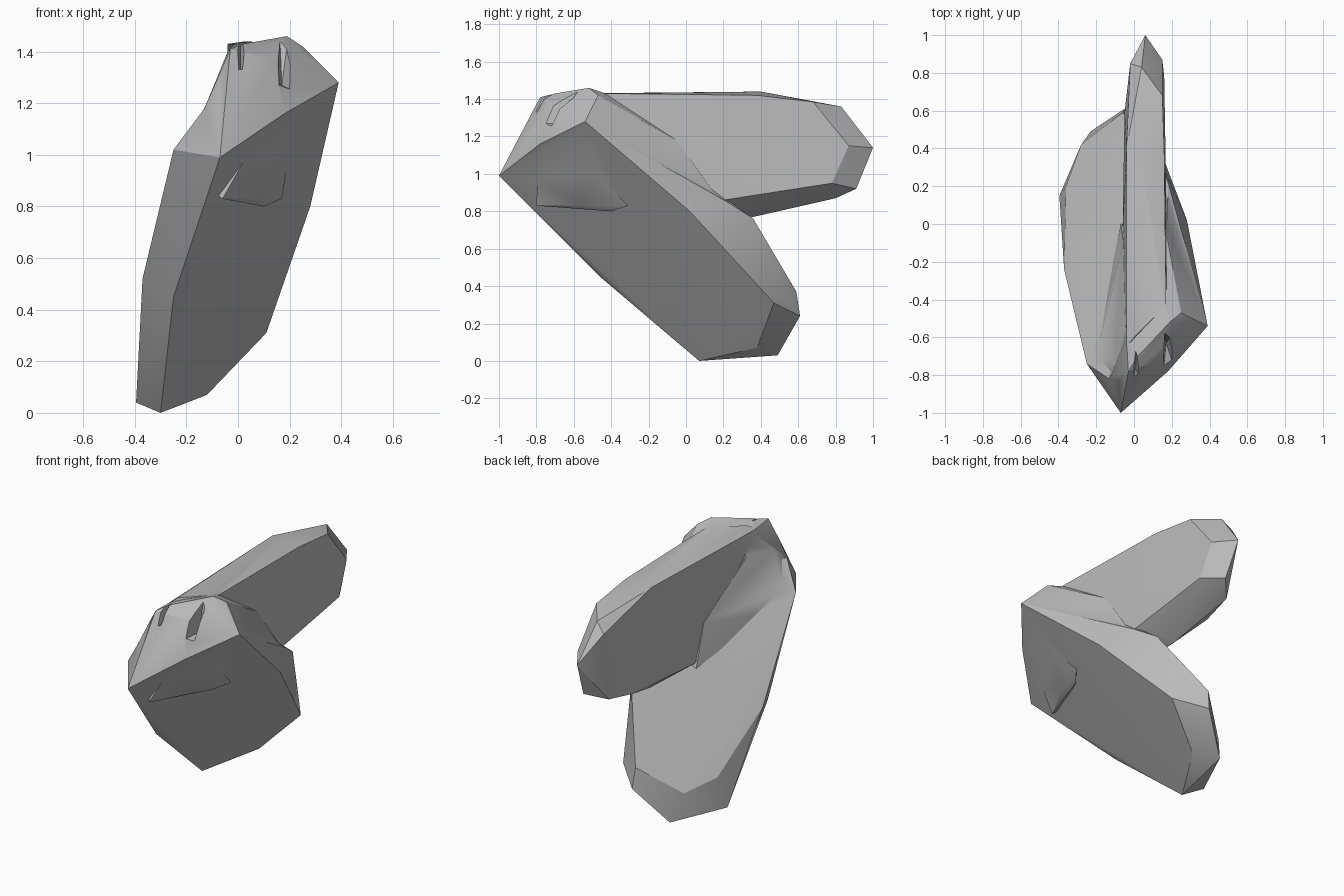
import bpy, bmesh

cube = bpy.data.objects.get("Cube")
if cube:
    bpy.data.objects.remove(cube, do_unlink=True)

stone = bpy.data.materials.new("grey stone")
stone.use_nodes = True
stone.diffuse_color = (0.5, 0.5, 0.5, 1)
stone.node_tree.nodes["Principled BSDF"].inputs["Base Color"].default_value = (0.5, 0.5, 0.5, 1)


def chunk(name, points):
    """Faceted stone block wrapped around its corner points."""
    bm = bmesh.new()
    for p in points:
        bm.verts.new(p)
    result = bmesh.ops.convex_hull(bm, input=bm.verts)
    spare = [g for g in result["geom_interior"] + result["geom_unused"]
             if isinstance(g, bmesh.types.BMVert)]
    bmesh.ops.delete(bm, geom=list(set(spare)), context="VERTS")
    bmesh.ops.recalc_face_normals(bm, faces=bm.faces)
    mesh = bpy.data.meshes.new(name)
    bm.to_mesh(mesh)
    bm.free()
    mesh.materials.append(stone)
    obj = bpy.data.objects.new(name, mesh)
    bpy.context.collection.objects.link(obj)
    return obj


def combine(base, other, operation):
    """Merge or carve one block with another, then drop the helper."""
    other.hide_render = True
    mod = base.modifiers.new(operation.lower(), "BOOLEAN")
    mod.operation, mod.solver, mod.object = operation, "EXACT", other
    bpy.ops.object.select_all(action="DESELECT")
    bpy.context.view_layer.objects.active = base
    base.select_set(True)
    bpy.ops.object.modifier_apply(modifier=mod.name)
    bpy.data.objects.remove(other, do_unlink=True)


tip, shoulder = (-.07, -1, .99), (.39, -.54, 1.28)

# Leaning lower slab: broad front face, then the back face
rock = chunk("forked_rock", [
    tip, shoulder, (.28, .02, .80), (.11, .47, .31), (-.12, .38, .07),
    (-.30, .07, 0), (-.25, -.46, .45),
    (-.25, -.74, 1.02), (-.37, -.24, .52), (-.395, .15, .04), (-.36, .20, .24),
    (-.28, .42, .20), (-.23, .49, .03), (-.05, .61, .24), (-.06, .59, .37),
    (.13, .36, .76), (.18, .22, .85), (-.13, -.82, 1.18), (.2, -.45, 1.36)])

# Horizontal upper slab: flat top, upright sides, pointed far end
upper_slab = chunk("upper_slab", [
    (-.04, -.65, 1.40), (0, -.6, 1.43), (.17, -.43, 1.43), (.18, -.4, 1.1),
    (-.04, .4, 1.43), (.03, .4, 1.44), (.16, .38, 1.42), (.15, .68, 1.385),
    (.04, .83, 1.36), (-.02, .85, 1.3), (.06, 1, 1.14), (.15, .87, 1.15),
    (.16, .78, .95), (.08, .91, .92), (-.02, .8, .87), (-.05, .59, .835),
    (.17, .2, .86), (0, .36, .77), (-.06, -.03, .80), (.1, -.4, 1)])

# Craggy head at the front
head = chunk("head", [
    tip, shoulder, (-.13, -.82, 1.18), (-.08, -.83, 1.26), (-.03, -.78, 1.41),
    (.02, -.7, 1.43), (.14, -.72, 1.37), (.16, -.58, 1.43), (.19, -.52, 1.46),
    (.25, -.47, 1.42), (.18, -.78, 1.16), (-.04, -.6, 1.40), (.14, -.4, 1.42),
    (.17, -.05, 1.18), (.18, .15, .9), (0, -.3, 1.1)])

# Sloping web that fills the fork between the slabs
web = chunk("fork_web", [
    (-.04, -.76, 1.38), (-.2, -.7, 1.03), (-.12, -.8, 1.17), (-.055, -.1, 1.02),
    (-.14, -.35, .88), (-.07, 0, .77), (.1, -.6, 1.2), (.1, 0, .9)])

# Ledge swelling out of the broad front face
ledge = chunk("ledge", [
    (-.06, -.80, .83), (.07, -.56, .83), (.17, -.31, .83), (.06, -.79, 1.04),
    (.2, -.5, 1.02), (-.1, -.75, .86), (.0, -.5, .9), (.1, -.4, .8)])

for part in (upper_slab, head, web, ledge):
    combine(rock, part, "UNION")

# Break between the left and right halves of the head
gully = chunk("gully", [
    (.16, -.56, 1.5), (.15, -.85, 1.27), (.15, -.85, 1.5), (.17, -.63, 1.27),
    (.2, -.58, 1.5), (.21, -.75, 1.25), (.21, -.75, 1.5)])
combine(rock, gully, "DIFFERENCE")

# Chip in the front of the crest
chip = chunk("chip", [
    (-.02, -.9, 1.45), (.06, -.9, 1.45), (.01, -.64, 1.46),
    (-.01, -.9, 1.33), (.03, -.9, 1.33), (.01, -.75, 1.33)])
combine(rock, chip, "DIFFERENCE")

bpy.ops.object.select_all(action="DESELECT")
rock.select_set(True)
bpy.context.view_layer.objects.active = rock
bpy.ops.object.shade_smooth_by_angle(angle=.5)
